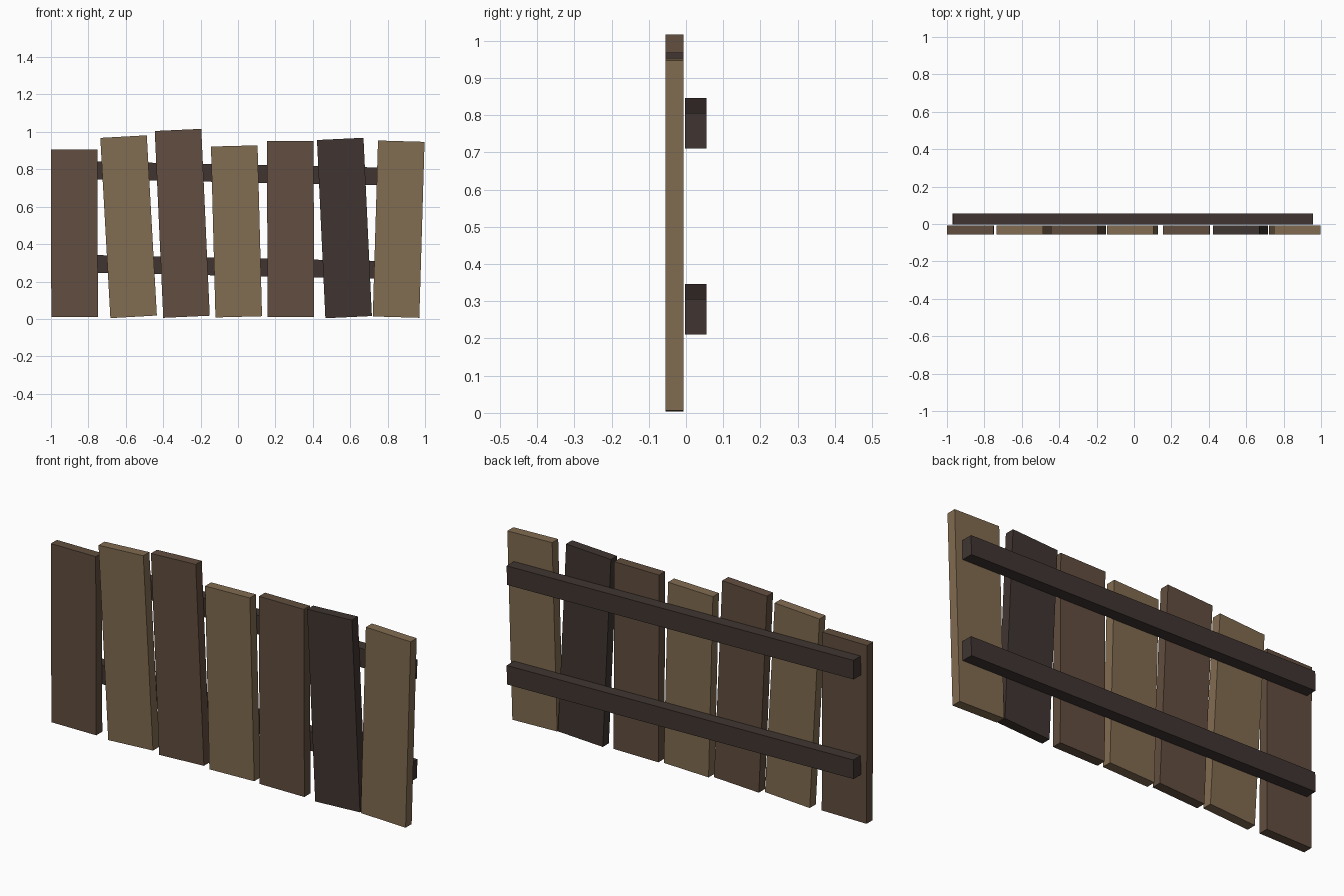
import bpy
from math import radians

if "Cube" in bpy.data.objects:
    bpy.data.objects.remove(bpy.data.objects["Cube"])


def material(name, rgb):
    m = bpy.data.materials.new(name)
    m.diffuse_color = (*rgb, 1)
    m.use_nodes = True
    m.node_tree.nodes["Principled BSDF"].inputs["Base Color"].default_value = m.diffuse_color
    return m


BROWN = material("brown_wood", (0.122, 0.076, 0.050))
TAN = material("tan_wood", (0.222, 0.149, 0.082))
DARK = material("dark_wood", (0.051, 0.036, 0.031))


def board(name, centre, size, tilt, mat):
    """Box tilted in the plane of the fence (positive = leaning right)."""
    bpy.ops.mesh.primitive_cube_add(size=1, location=centre)
    ob = bpy.context.object
    ob.name = name
    ob.scale = size
    ob.rotation_euler.y = radians(tilt)
    ob.data.materials.append(mat)


# Upright planks: centre x, centre z, height, tilt, colour
planks = [
    (-0.875, 0.458, 0.896, -0.2, BROWN),
    (-0.585, 0.493, 0.965, -3.2, TAN),
    (-0.298, 0.511, 1.000, -2.6, BROWN),
    (-0.008, 0.468, 0.914, -1.5, TAN),
    (0.281, 0.480, 0.941, -0.2, BROWN),
    (0.569, 0.486, 0.954, -2.7, DARK),
    (0.859, 0.480, 0.941, 1.7, TAN),
]
for i, (x, z, h, tilt, mat) in enumerate(planks):
    board(f"plank_{i + 1}", (x, -0.031, z), (0.249, 0.048, h), tilt, mat)

# Horizontal rails behind, sloping slightly down to the right
for name, z in (("lower_rail", 0.278), ("upper_rail", 0.778)):
    board(name, (-0.006, 0.026, z), (1.926, 0.058, 0.095), 1.2, DARK)
